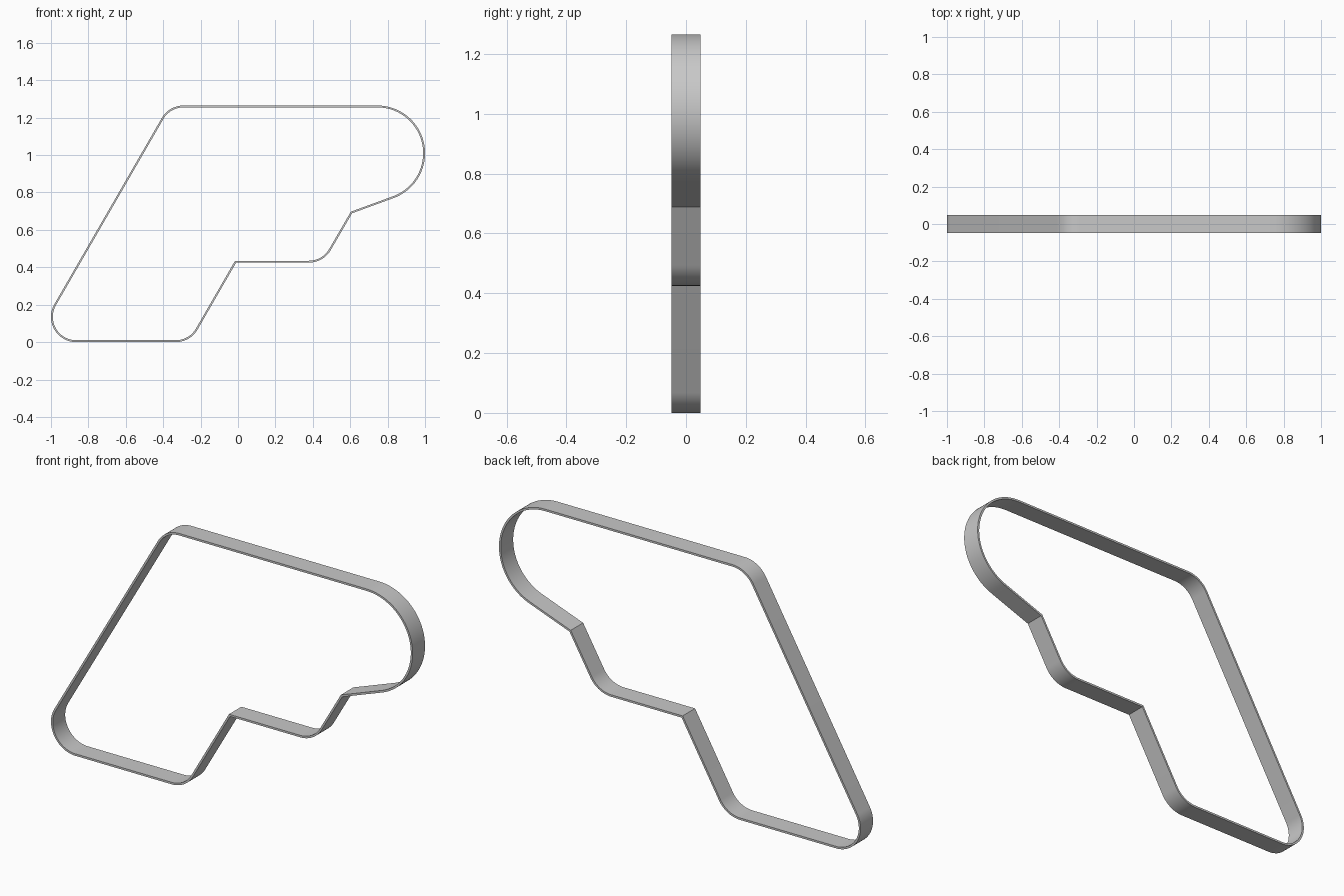
import bpy, bmesh, math
from mathutils import Vector

if "Cube" in bpy.data.objects:
    bpy.data.objects.remove(bpy.data.objects["Cube"])

HALF_DEPTH = 0.049
WALL = 0.01
R = 0.135       # small corner radius
NOSE = 0.255    # large rounded end


def arc(cx, cz, r, start, end):
    """Points along an arc, angles in degrees."""
    n = max(2, round(abs(end - start) / 4))
    angles = [math.radians(start + (end - start) * i / n) for i in range(n + 1)]
    return [Vector((cx + r * math.cos(a), cz + r * math.sin(a))) for a in angles]


# Outer outline, counter-clockwise: rounded corners and two sharp notches
outer = (arc(-0.333, R, R, -90, -30)
         + [Vector((-0.01, 0.425))]
         + arc(0.379, 0.425 + R, R, -90, -30)
         + [Vector((0.61, 0.689))]
         + arc(1 - NOSE, 1.265 - NOSE, NOSE, -70, 90)
         + arc(-0.291, 1.265 - R, R, 90, 150)
         + arc(-1 + R, R, R, 150, 270))


def inset(points, dist):
    """Mitred inward offset of a closed outline."""
    result = []
    for i, p in enumerate(points):
        a = (p - points[i - 1]).normalized()
        b = (points[(i + 1) % len(points)] - p).normalized()
        na, nb = Vector((-a.y, a.x)), Vector((-b.y, b.x))
        result.append(p + (na + nb) * dist / (1 + na.dot(nb)))
    return result


# Band: a rectangular section carried around the outline
inner = inset(outer, WALL)
bm = bmesh.new()
rings = [[bm.verts.new((p.x, y, p.y)) for p in loop]
         for loop, y in ((outer, -HALF_DEPTH), (outer, HALF_DEPTH),
                         (inner, HALF_DEPTH), (inner, -HALF_DEPTH))]
count = len(outer)
for k in range(4):
    a, b = rings[k], rings[(k + 1) % 4]
    for i in range(count):
        j = (i + 1) % count
        bm.faces.new((a[i], a[j], b[j], b[i]))
bmesh.ops.recalc_face_normals(bm, faces=bm.faces)
mesh = bpy.data.meshes.new("outline_band")
bm.to_mesh(mesh)
bm.free()

band = bpy.data.objects.new("outline_band", mesh)
bpy.context.collection.objects.link(band)

# Plain grey
grey = bpy.data.materials.new("grey")
grey.use_nodes = True
colour = (0.58, 0.58, 0.58, 1)
grey.diffuse_color = colour
grey.node_tree.nodes["Principled BSDF"].inputs["Base Color"].default_value = colour
mesh.materials.append(grey)

bpy.ops.object.select_all(action='DESELECT')
band.select_set(True)
bpy.context.view_layer.objects.active = band
bpy.ops.object.shade_smooth_by_angle(angle=math.radians(30))
